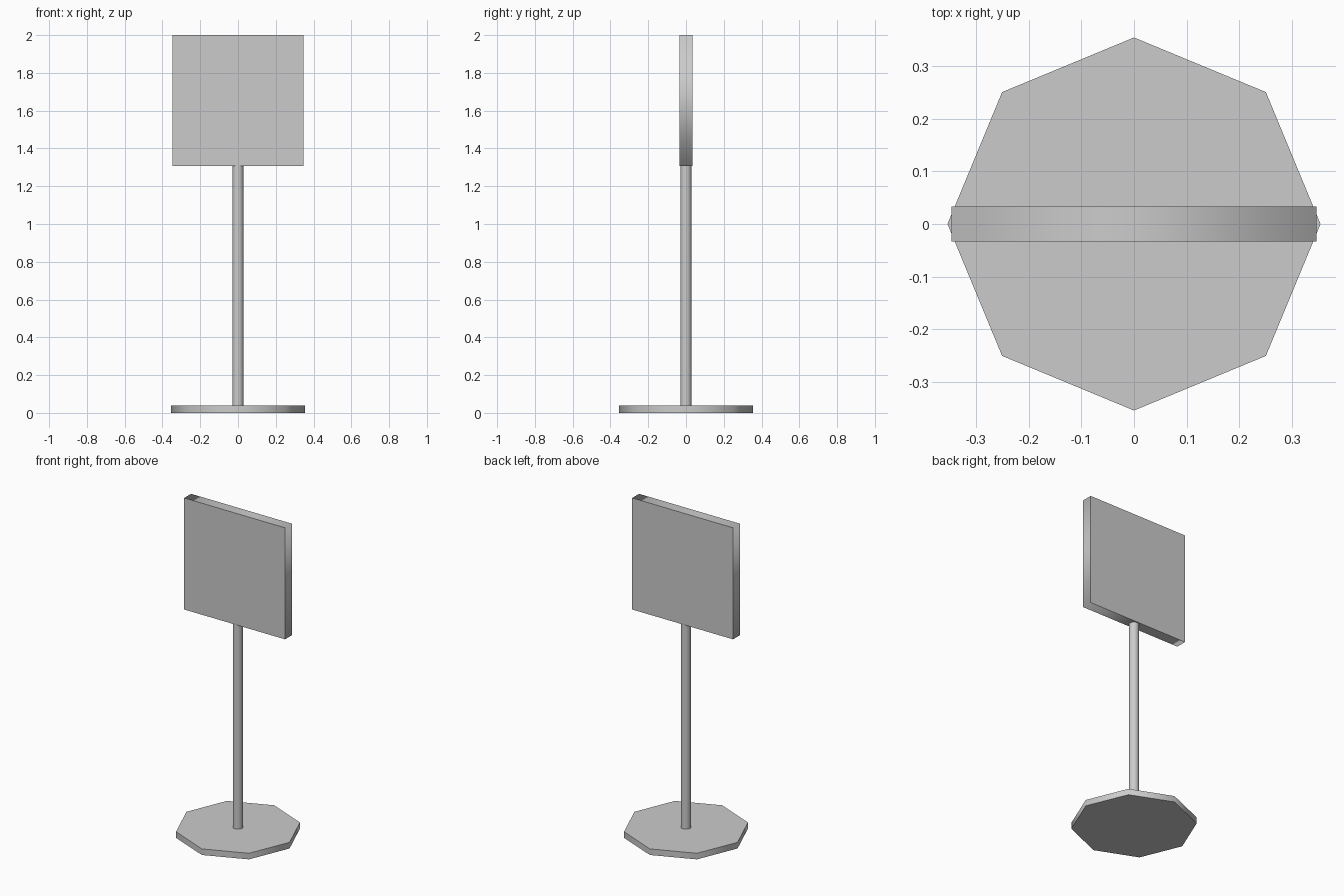
import bpy, bmesh
from math import pi, sqrt
from mathutils import Matrix

if "Cube" in bpy.data.objects:
    bpy.data.objects.remove(bpy.data.objects["Cube"])


def prism(name, sides, radius, depth, centre, spin=0.0, tilt=0.0):
    """Capped cylinder with smooth sides and crisp flat caps."""
    bm = bmesh.new()
    rot = Matrix.Rotation(tilt, 4, 'X') @ Matrix.Rotation(spin, 4, 'Z')
    bmesh.ops.create_cone(bm, cap_ends=True, segments=sides, radius1=radius,
                          radius2=radius, depth=depth)
    bm.normal_update()
    for f in bm.faces:
        cap = abs(f.normal.z) > 0.9
        f.smooth = not cap
        if cap:
            for e in f.edges:
                e.smooth = False
    bm.transform(Matrix.Translation(centre) @ rot)
    mesh = bpy.data.meshes.new(name)
    bm.to_mesh(mesh)
    bm.free()
    obj = bpy.data.objects.new(name, mesh)
    bpy.context.collection.objects.link(obj)
    return obj


BASE_H, PANEL_BOTTOM, TOP = 0.038, 1.308, 2.0
half = (TOP - PANEL_BOTTOM) / 2

# Octagonal foot, corners on the axes
prism("base", 8, 0.354, BASE_H, (0, 0, BASE_H / 2))

# Round pole
prism("pole", 16, 0.029, PANEL_BOTTOM - BASE_H, (0, 0, (PANEL_BOTTOM + BASE_H) / 2))

# Square sign panel: four-sided prism turned to face the front
prism("sign_panel", 4, half * sqrt(2), 0.067, (0, 0, TOP - half), spin=pi / 4, tilt=pi / 2)
